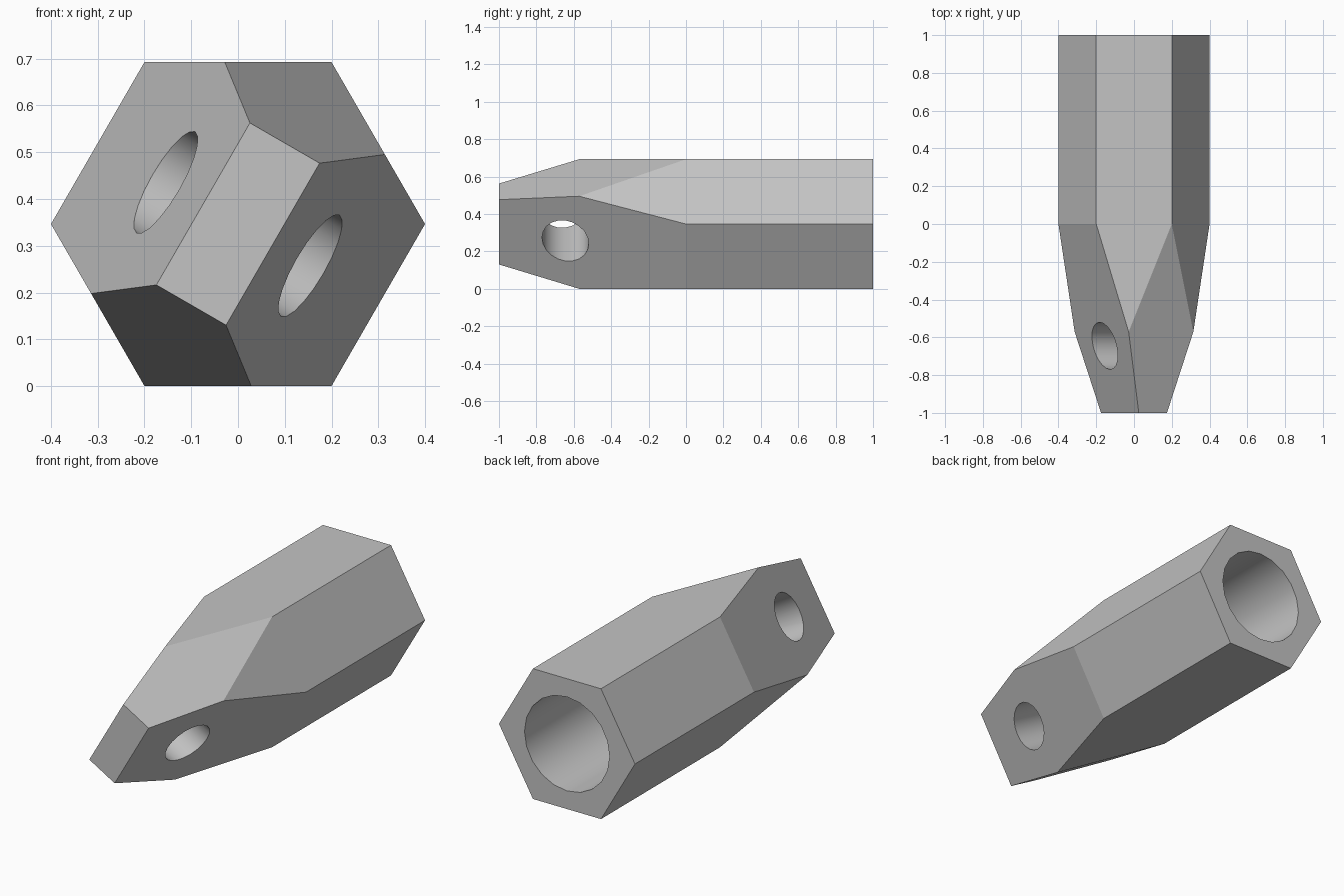
import bpy
import bmesh
from math import sin, cos, radians
from mathutils import Vector

old = bpy.data.objects.get("Cube")
if old:
    bpy.data.objects.remove(old, do_unlink=True)

R = 0.4                                  # hexagon corner radius
APOTHEM = R * cos(radians(30))
CENTRE = Vector((0, 0, APOTHEM))
FLAT_DIR = Vector((cos(radians(30)), 0, -sin(radians(30))))   # across the flats
CORNER_DIR = Vector((cos(radians(60)), 0, sin(radians(60))))  # across the corners

grey = bpy.data.materials.new("plain grey")
grey.use_nodes = True
grey.diffuse_color = (0.55, 0.55, 0.55, 1)
grey.node_tree.nodes["Principled BSDF"].inputs["Base Color"].default_value = grey.diffuse_color


def make_object(name, bm):
    bmesh.ops.recalc_face_normals(bm, faces=bm.faces)
    mesh = bpy.data.meshes.new(name)
    bm.to_mesh(mesh)
    bm.free()
    mesh.materials.append(grey)
    obj = bpy.data.objects.new(name, mesh)
    bpy.context.collection.objects.link(obj)
    return obj


def drill(body, name, middle, direction, radius, length):
    """Cut a smooth-walled round hole along a direction."""
    bm = bmesh.new()
    bmesh.ops.create_cone(bm, cap_ends=True, segments=20, radius1=radius,
                          radius2=radius, depth=length)
    for face in bm.faces:
        face.smooth = len(face.verts) == 4
    turn = direction.to_track_quat('Z', 'Y').to_matrix()
    bmesh.ops.rotate(bm, verts=bm.verts, matrix=turn)
    bmesh.ops.translate(bm, verts=bm.verts, vec=middle)
    cutter = make_object(name, bm)
    cutter.hide_render = True
    mod = body.modifiers.new(name, 'BOOLEAN')
    mod.operation = 'DIFFERENCE'
    mod.solver = 'EXACT'
    mod.object = cutter
    bpy.context.view_layer.objects.active = body
    bpy.ops.object.modifier_apply(modifier=mod.name)
    bpy.data.objects.remove(cutter, do_unlink=True)


# Hexagonal bar lying along y
bm = bmesh.new()
ring = [bm.verts.new(CENTRE + Vector((R * cos(radians(60 * i)), 1, R * sin(radians(60 * i)))))
        for i in range(6)]
back = bm.faces.new(ring)
extruded = bmesh.ops.extrude_face_region(bm, geom=[back], use_keep_orig=True)
front_verts = [g for g in extruded["geom"] if isinstance(g, bmesh.types.BMVert)]
bmesh.ops.translate(bm, verts=front_verts, vec=(0, -2, 0))
bmesh.ops.recalc_face_normals(bm, faces=bm.faces)

# Four sloping cuts taper the front half to a chisel tip
for axis, reach, tip in ((FLAT_DIR, APOTHEM, 0.086), (CORNER_DIR, R, 0.2)):
    for side in (1, -1):
        normal = axis * side - Vector((0, reach - tip, 0))
        bmesh.ops.bisect_plane(bm, geom=bm.verts[:] + bm.edges[:] + bm.faces[:],
                               dist=1e-5, plane_co=CENTRE + axis * side * reach,
                               plane_no=normal.normalized(), clear_outer=True)
        rim = [e for e in bm.edges if e.is_boundary]
        bmesh.ops.holes_fill(bm, edges=rim, sides=0)
body = make_object("tapered_hex_body", bm)

# Blind socket in the back end and a cross hole through the tip
drill(body, "socket_cutter", Vector((0, 0.6, APOTHEM)), Vector((0, 1, 0)), 0.25, 1.2)
drill(body, "cross_hole_cutter", Vector((0, -0.645, APOTHEM)), FLAT_DIR, 0.125, 1.0)
